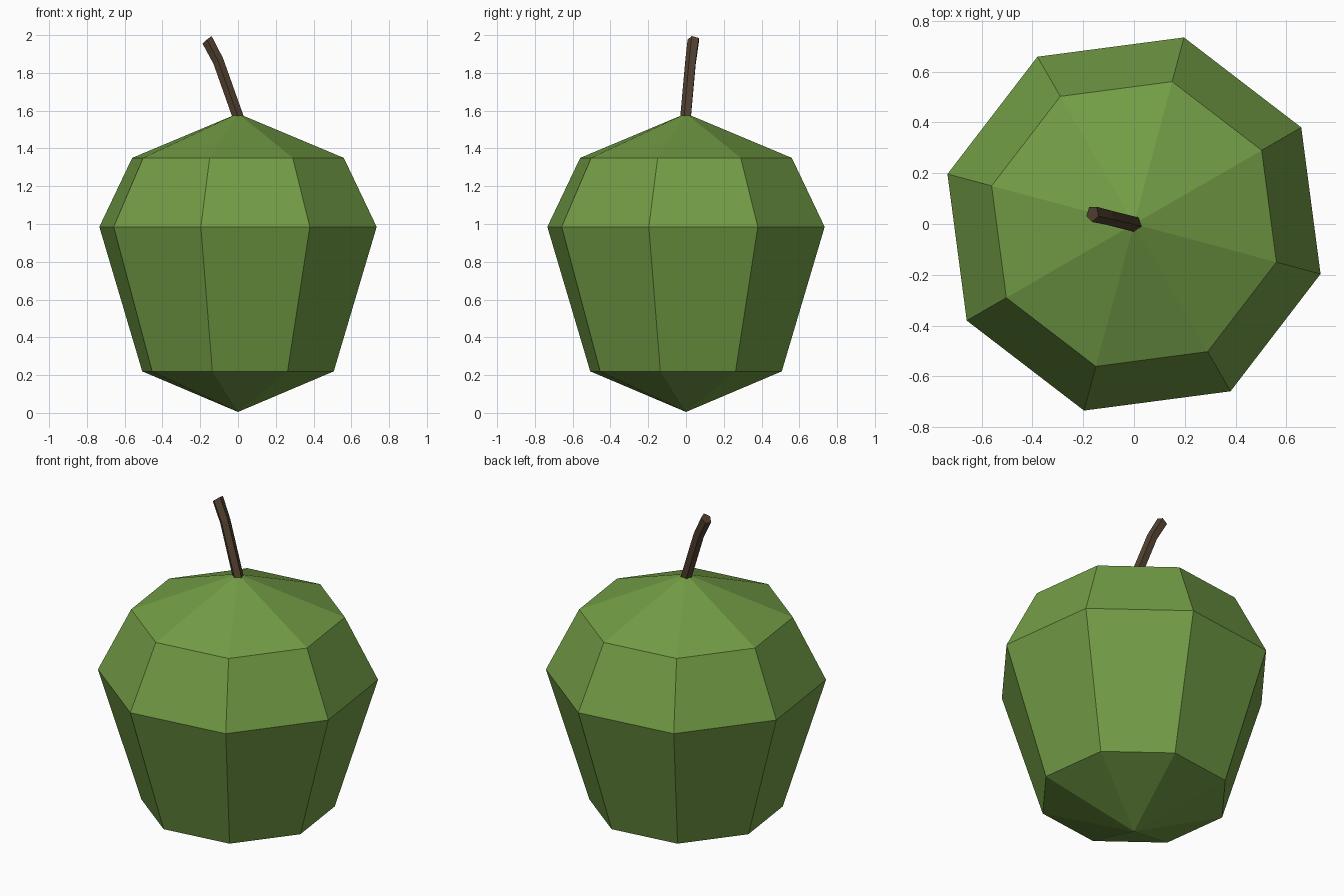
import bpy, math
from mathutils import Vector

if "Cube" in bpy.data.objects:
    bpy.data.objects.remove(bpy.data.objects["Cube"])


def material(name, rgb):
    m = bpy.data.materials.new(name)
    m.diffuse_color = (*rgb, 1.0)
    m.use_nodes = True
    m.node_tree.nodes["Principled BSDF"].inputs["Base Color"].default_value = m.diffuse_color
    return m


def make(name, verts, faces, mat):
    me = bpy.data.meshes.new(name)
    me.from_pydata(verts, [], faces)
    me.materials.append(mat)
    ob = bpy.data.objects.new(name, me)
    bpy.context.collection.objects.link(ob)
    return ob


def bridge(n, rings):
    # quads between consecutive rings of n vertices
    return [(r * n + i, r * n + (i + 1) % n, (r + 1) * n + (i + 1) % n, (r + 1) * n + i)
            for r in range(rings - 1) for i in range(n)]


green = material("leaf green", (0.17, 0.335, 0.06))
brown = material("stem brown", (0.085, 0.053, 0.03))

# Fruit body: eight-sided lathe with pointed ends
N = 8
profile = [(0.525, 0.22), (0.76, 0.985), (0.58, 1.35)]
verts = []
for r, z in profile:
    for i in range(N):
        a = math.radians(30 + 45 * i)
        verts.append((r * math.cos(a), r * math.sin(a), z))
faces = bridge(N, 3)
verts += [(0, 0, 0.005), (0, 0, 1.585)]
for i in range(N):
    j = (i + 1) % N
    faces.append((j, i, 3 * N))
    faces.append((2 * N + i, 2 * N + j, 3 * N + 1))
make("fruit_body", verts, faces, green)

# Stem: bent five-sided tube, (centre, ring normal, radius)
S = 5
path = [((0.01, -0.002, 1.54), (-0.25, 0.05, 1), 0.031),
        ((-0.104, 0.027, 1.862), (-0.62, 0.12, 1), 0.031),
        ((-0.163, 0.041, 1.974), (-0.85, 0.12, 1), 0.033)]
sv = []
for c, n, r in path:
    n = Vector(n).normalized()
    u = Vector((0, 1, 0)).cross(n).normalized()
    v = n.cross(u)
    for i in range(S):
        a = math.radians(-18 + 360 / S * i)
        sv.append(Vector(c) + r * (math.cos(a) * u + math.sin(a) * v))
sf = bridge(S, 3)
sf += [tuple(reversed(range(S))), tuple(range(2 * S, 3 * S))]
make("stem", sv, sf, brown)
